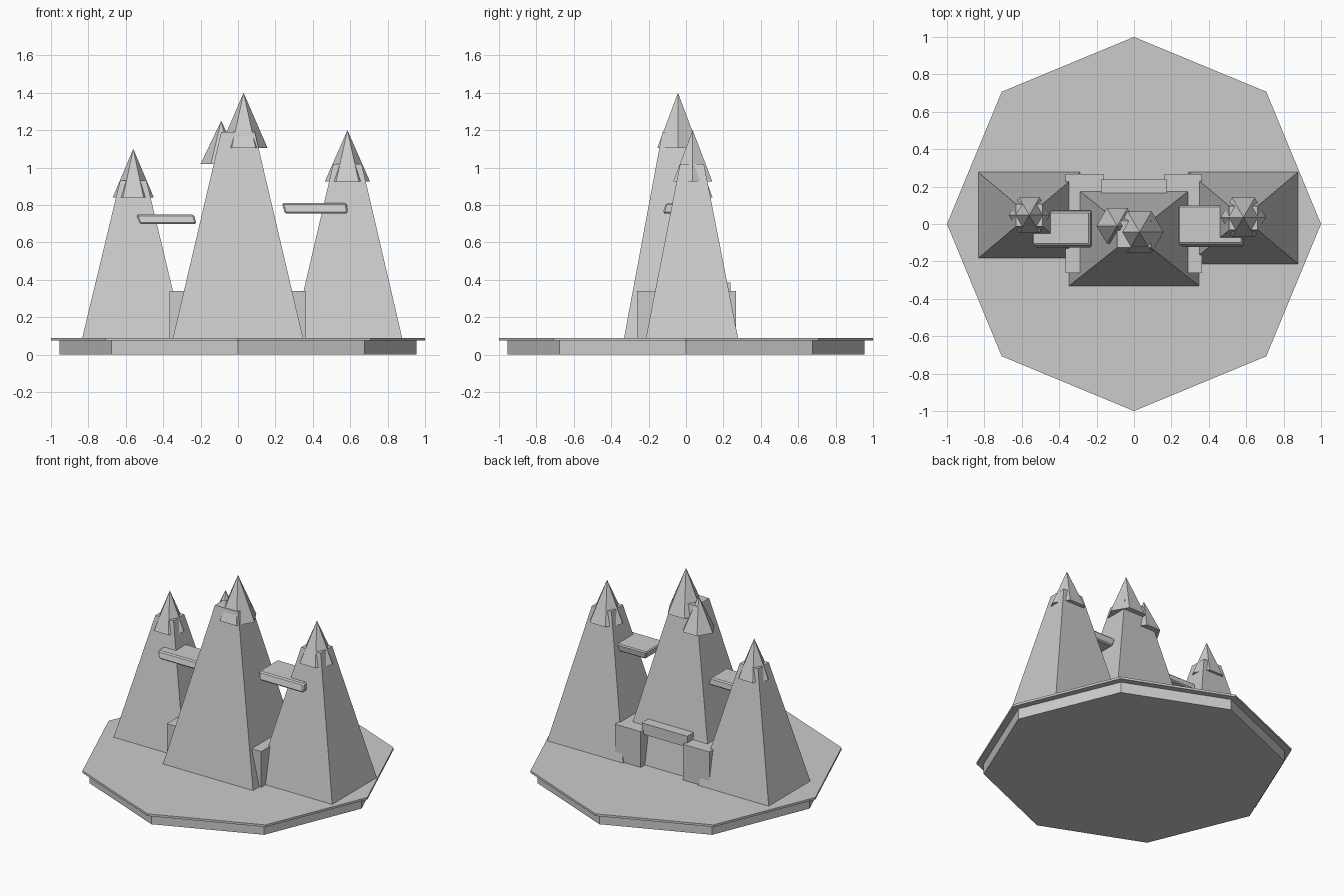
import bpy, bmesh, math

if "Cube" in bpy.data.objects:
    bpy.data.objects.remove(bpy.data.objects["Cube"])


def make(name, verts, faces, bevel=0.0):
    me = bpy.data.meshes.new(name)
    bm = bmesh.new()
    vs = [bm.verts.new(v) for v in verts]
    for f in faces:
        bm.faces.new([vs[i] for i in f])
    if bevel:
        bmesh.ops.bevel(bm, geom=bm.edges[:], offset=bevel, segments=1, affect='EDGES')
    bmesh.ops.recalc_face_normals(bm, faces=bm.faces[:])
    bm.to_mesh(me)
    bm.free()
    ob = bpy.data.objects.new(name, me)
    bpy.context.collection.objects.link(ob)
    return ob


def hexahedron(name, lower, upper, z0, z1, bevel=0.0):
    """Block between two rectangles (x0, x1, y0, y1) at heights z0 and z1."""
    verts = []
    for (x0, x1, y0, y1), z in ((lower, z0), (upper, z1)):
        verts += [(x0, y0, z), (x1, y0, z), (x1, y1, z), (x0, y1, z)]
    sides = [(i, (i + 1) % 4, (i + 1) % 4 + 4, i + 4) for i in range(4)]
    return make(name, verts, [(3, 2, 1, 0), (4, 5, 6, 7)] + sides, bevel)


def cone(name, n, r0, r1, x, y, z0, z1):
    bpy.ops.mesh.primitive_cone_add(vertices=n, radius1=r0, radius2=r1, depth=z1 - z0,
                                    location=(x, y, (z0 + z1) / 2))
    ob = bpy.context.object
    ob.name = name
    return ob


def mountain(name, cx, cy, hx, hy, top):
    k = 0.257
    hexahedron(name, (cx - hx, cx + hx, cy - hy, cy + hy),
               (cx - hx * k, cx + hx * k, cy - hy * k, cy + hy * k), 0.08, top)


def snow_cap(name, x, y, r, z0, z1):
    ob = cone(name, 6, r, 0, x, y, z0, z1)
    ob.rotation_euler.z = math.radians(30)  # corners point along x


# Octagonal base with thin overhanging ground plate
cone("base_slab", 8, 0.955, 0.955, 0, 0, 0, 0.08)
cone("ground_plate", 8, 1.0, 1.0, 0, 0, 0.075, 0.09)

# Mountains
mountain("main_mountain", 0, -0.055, 0.35, 0.278, 1.19)
mountain("left_mountain", -0.56, 0.047, 0.275, 0.232, 0.93)
mountain("right_mountain", 0.585, 0.032, 0.295, 0.248, 1.02)

# Snow caps
snow_cap("main_cap", 0.03, -0.043, 0.128, 1.105, 1.4)
snow_cap("secondary_cap", -0.09, -0.01, 0.11, 1.02, 1.25)
snow_cap("left_cap", -0.56, 0.047, 0.11, 0.84, 1.1)
snow_cap("right_cap", 0.585, 0.036, 0.121, 0.925, 1.2)

# Rock walls between mountains and the bar bridging them at the back
for side, x0, x1 in (("left", -0.367, -0.163), ("right", 0.163, 0.363)):
    r = (x0, x1, -0.262, 0.267)
    hexahedron(side + "_rock_wall", r, r, 0.08, 0.34)
r = (-0.176, 0.176, 0.163, 0.237)
hexahedron("back_bar", r, r, 0.31, 0.387)

# Skewed ledges with chamfered edges
hexahedron("left_ledge", (-0.525, -0.222, -0.127, 0.075),
           (-0.545, -0.235, -0.112, 0.068), 0.698, 0.748, 0.008)
hexahedron("right_ledge", (0.25, 0.588, -0.124, 0.09),
           (0.235, 0.58, -0.108, 0.1), 0.755, 0.81, 0.008)
